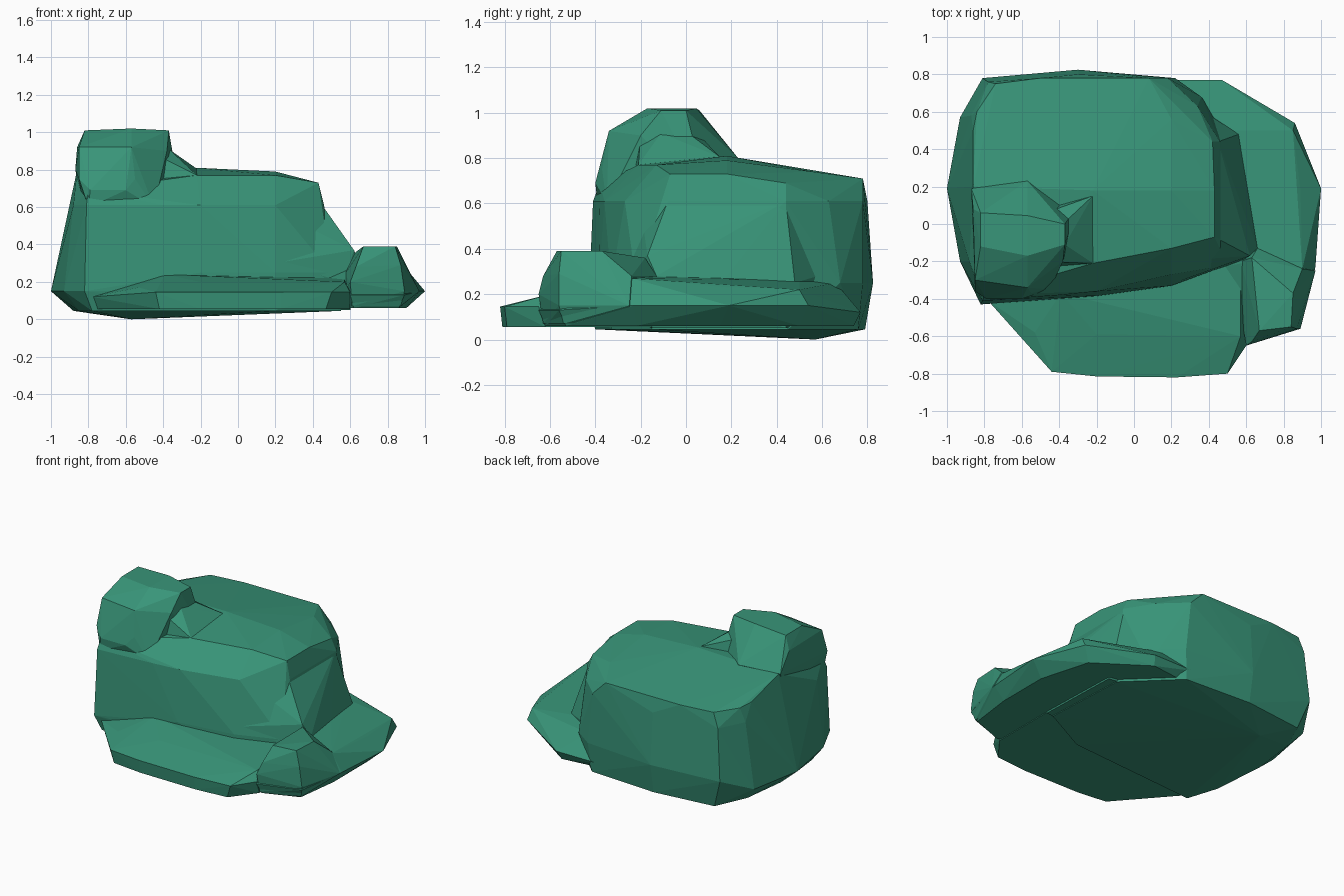
import bpy, bmesh

mat = bpy.data.materials.new("rock_green")
mat.diffuse_color = (0.04, 0.30, 0.19, 1)


def hull(name, points):
    """Flat-faceted convex boulder through the given corner points."""
    bm = bmesh.new()
    for p in points:
        bm.verts.new(p)
    res = bmesh.ops.convex_hull(bm, input=bm.verts[:])
    loose = [v for v in bm.verts if not v.link_faces]
    bmesh.ops.delete(bm, geom=loose, context='VERTS')
    bmesh.ops.recalc_face_normals(bm, faces=bm.faces[:])
    me = bpy.data.meshes.new(name)
    bm.to_mesh(me)
    bm.free()
    ob = bpy.data.objects.new(name, me)
    bpy.context.collection.objects.link(ob)
    me.materials.append(mat)
    return ob


def ring(z, *xy):
    return [(x, y, z) for x, y in xy]


# Main block: underside, waist, upper wall, then sloping top
body = hull("rock_body",
    [(-0.57, 0.57, 0.0)]
    + ring(0.045, (-0.88, 0.2), (-0.84, 0.52), (-0.74, 0.74), (-0.3, 0.79), (0.2, 0.76),
           (0.52, 0.45), (0.55, -0.15), (0.2, -0.33), (-0.78, -0.4), (-0.85, -0.18))
    + ring(0.15, (-1, 0.19), (-0.93, 0.57), (-0.93, -0.2), (-0.82, -0.43), (-0.57, -0.41))
    + ring(0.25, (-0.81, 0.78), (-0.3, 0.825), (0.22, 0.78), (0.36, 0.68), (0.49, 0.46),
           (0.5, -0.22), (0.2, -0.33), (-0.2, -0.385))
    + ring(0.61, (-0.90, 0.2), (-0.87, 0.58), (-0.78, 0.76), (-0.3, 0.8), (0.18, 0.78),
           (0.34, 0.63), (0.46, 0.44), (0.46, -0.08), (0.2, -0.27), (-0.2, -0.36),
           (-0.4, -0.38), (-0.81, -0.41), (-0.88, -0.2))
    + [(-0.86, 0.5, 0.72), (-0.84, 0.6, 0.71), (-0.74, 0.75, 0.71), (-0.5, 0.78, 0.71),
       (0.08, 0.78, 0.71), (0.2, 0.56, 0.74), (0.42, 0.44, 0.69), (0.43, 0.18, 0.73),
       (0.43, -0.07, 0.73), (0.2, -0.13, 0.77), (0.2, 0.18, 0.79), (-0.22, 0.18, 0.81),
       (-0.22, -0.21, 0.77), (-0.86, 0.2, 0.8), (-0.8, -0.38, 0.69)])

# Sloped flank leading down to the right shelf
flank = hull("right_flank", ring(0.05, (0.2, 0.5), (0.2, -0.2), (0.58, 0.44), (0.6, -0.15))
    + [(0.45, 0.44, 0.61), (0.45, -0.08, 0.61), (0.2, 0.4, 0.6), (0.2, -0.2, 0.58),
       (0.62, -0.17, 0.37), (0.2, -0.32, 0.3), (0.57, -0.2, 0.2),
       (0.66, -0.13, 0.28), (0.61, 0.17, 0.27), (0.56, 0.48, 0.25), (0.3, 0.65, 0.3)])

# Long low shelf on the right
shelf = hull("right_shelf",
    ring(0.06, (0.9, 0.15), (0.8, 0.5), (0.45, 0.74), (0.1, 0.7), (0.1, -0.3),
         (0.62, -0.62), (0.86, -0.53), (0.9, -0.22))
    + [(1, 0.19, 0.15), (0.97, -0.23, 0.15), (0.89, -0.56, 0.13), (0.6, -0.65, 0.13),
       (0.86, 0.54, 0.15), (0.6, 0.68, 0.14), (0.47, 0.77, 0.12), (0.15, 0.77, 0.12),
       (0.9, -0.24, 0.27), (0.89, 0.18, 0.23), (0.85, 0.5, 0.22), (0.6, 0.18, 0.27),
       (0.5, 0.5, 0.26), (0.3, 0.66, 0.25), (0.63, -0.2, 0.28)])

# Raised bump at the front end of the shelf
bump = hull("front_right_bump", ring(0.07, (0.53, -0.25), (0.61, -0.63), (0.87, -0.54), (0.88, -0.2))
    + [(0.6, -0.65, 0.2), (0.63, -0.63, 0.28), (0.89, -0.56, 0.15), (0.87, -0.56, 0.29),
       (0.67, -0.57, 0.39), (0.84, -0.55, 0.39), (0.85, -0.37, 0.39), (0.63, -0.18, 0.36),
       (0.57, -0.2, 0.24), (0.9, -0.24, 0.28), (0.97, -0.25, 0.15), (0.66, -0.13, 0.28)])

# Low step across the front
step = hull("front_step",
    ring(0.055, (-0.42, -0.78), (-0.2, -0.805), (0.23, -0.81), (0.47, -0.79), (0.6, -0.62),
         (0.6, -0.1), (-0.7, -0.2), (-0.75, -0.4), (-0.52, -0.56))
    + ring(0.145, (-0.44, -0.79), (-0.2, -0.815), (0.23, -0.82), (0.5, -0.8), (0.6, -0.65))
    + [(-0.53, -0.58, 0.17), (0.57, -0.6, 0.2), (-0.2, -0.59, 0.2), (0.2, -0.59, 0.2),
       (-0.39, -0.37, 0.24), (0.57, -0.2, 0.22), (-0.3, -0.2, 0.23), (-0.78, -0.41, 0.12)])

# Knob on the top left
knob = hull("top_knob",
    ring(0.6, (-0.83, 0.1), (-0.3, 0.1), (-0.45, -0.35), (-0.8, -0.39))
    + [(-0.85, -0.36, 0.75), (-0.55, -0.37, 0.75), (-0.79, -0.4, 0.69), (-0.6, -0.4, 0.69),
       (-0.85, -0.3, 0.92), (-0.57, -0.34, 0.92), (-0.38, -0.2, 0.9),
       (-0.82, -0.12, 1.01), (-0.57, -0.17, 1.02), (-0.37, -0.11, 1.01), (-0.37, 0.0, 1.01),
       (-0.57, 0.045, 1.02), (-0.82, 0.06, 1.01), (-0.86, 0.08, 0.92), (-0.57, 0.095, 0.92),
       (-0.37, 0.02, 0.91), (-0.87, 0.19, 0.8), (-0.57, 0.23, 0.8)])

# Small ramp between the knob and the top
ramp = hull("knob_ramp", ring(0.65, (-0.5, 0.1), (-0.5, -0.25), (-0.26, 0.1), (-0.26, -0.2))
    + [(-0.37, 0.01, 0.91), (-0.37, -0.11, 0.91), (-0.22, 0.15, 0.805),
       (-0.22, -0.21, 0.77), (-0.5, 0.05, 0.91), (-0.5, -0.2, 0.91)])

# Fuse everything into one solid rock
bpy.context.view_layer.objects.active = body
for part in (flank, shelf, bump, step, knob, ramp):
    m = body.modifiers.new("fuse", 'BOOLEAN')
    m.operation = 'UNION'
    m.solver = 'EXACT'
    m.object = part
    bpy.ops.object.modifier_apply(modifier=m.name)
    bpy.data.objects.remove(part)
body.name = "rock"
